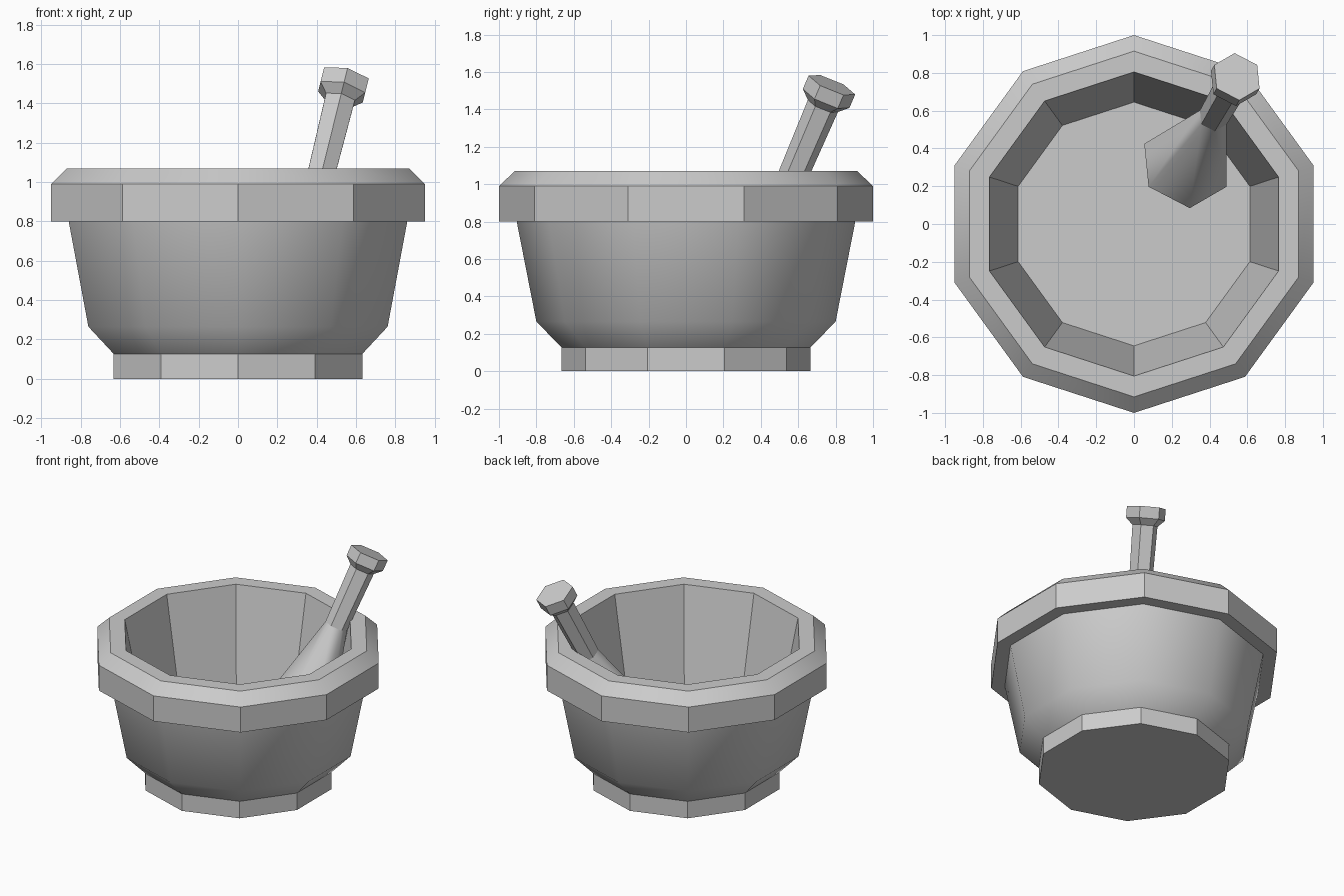
import bpy, bmesh
from math import sin, cos, pi, radians
from mathutils import Vector, Euler

if "Cube" in bpy.data.objects:
    bpy.data.objects.remove(bpy.data.objects["Cube"])


def lathe(name, profile, sides, smooth_bands=()):
    """Revolve (radius, z) points into a faceted solid, capped at both ends."""
    bm = bmesh.new()
    rings = []
    for r, z in profile:
        rings.append([bm.verts.new((r * sin(2 * pi * i / sides),
                                    r * cos(2 * pi * i / sides), z))
                      for i in range(sides)])
    for b, (lo, hi) in enumerate(zip(rings, rings[1:])):
        for i in range(sides):
            j = (i + 1) % sides
            f = bm.faces.new((lo[i], lo[j], hi[j], hi[i]))
            f.smooth = b in smooth_bands
    bm.faces.new(rings[0])
    bm.faces.new(rings[-1])
    bmesh.ops.recalc_face_normals(bm, faces=bm.faces[:])
    mesh = bpy.data.meshes.new(name)
    bm.to_mesh(mesh)
    bm.free()
    ob = bpy.data.objects.new(name, mesh)
    bpy.context.collection.objects.link(ob)
    return ob


# Ten-sided bowl: foot, belly, overhanging rim, inner wall and floor
lathe("mortar_bowl", [
    (0.665, 0.0), (0.665, 0.127),
    (0.80, 0.265), (0.905, 0.80),
    (1.0, 0.80), (1.0, 0.99), (0.915, 1.07),
    (0.805, 1.07), (0.645, 0.27),
], 10, smooth_bands=(1, 2, 5))

# Six-sided pestle, origin at the centre of its top, leaning on the rim
pestle = lathe("pestle", [
    (0.17, -1.32), (0.246, -1.22),
    (0.08, -0.56), (0.087, -0.125),
    (0.135, -0.08), (0.135, 0.0),
], 6, smooth_bands=(1,))
pestle.rotation_euler = Euler((radians(-22.6), radians(14), 0))
pestle.location = Vector((0.545, 0.78, 1.53))
